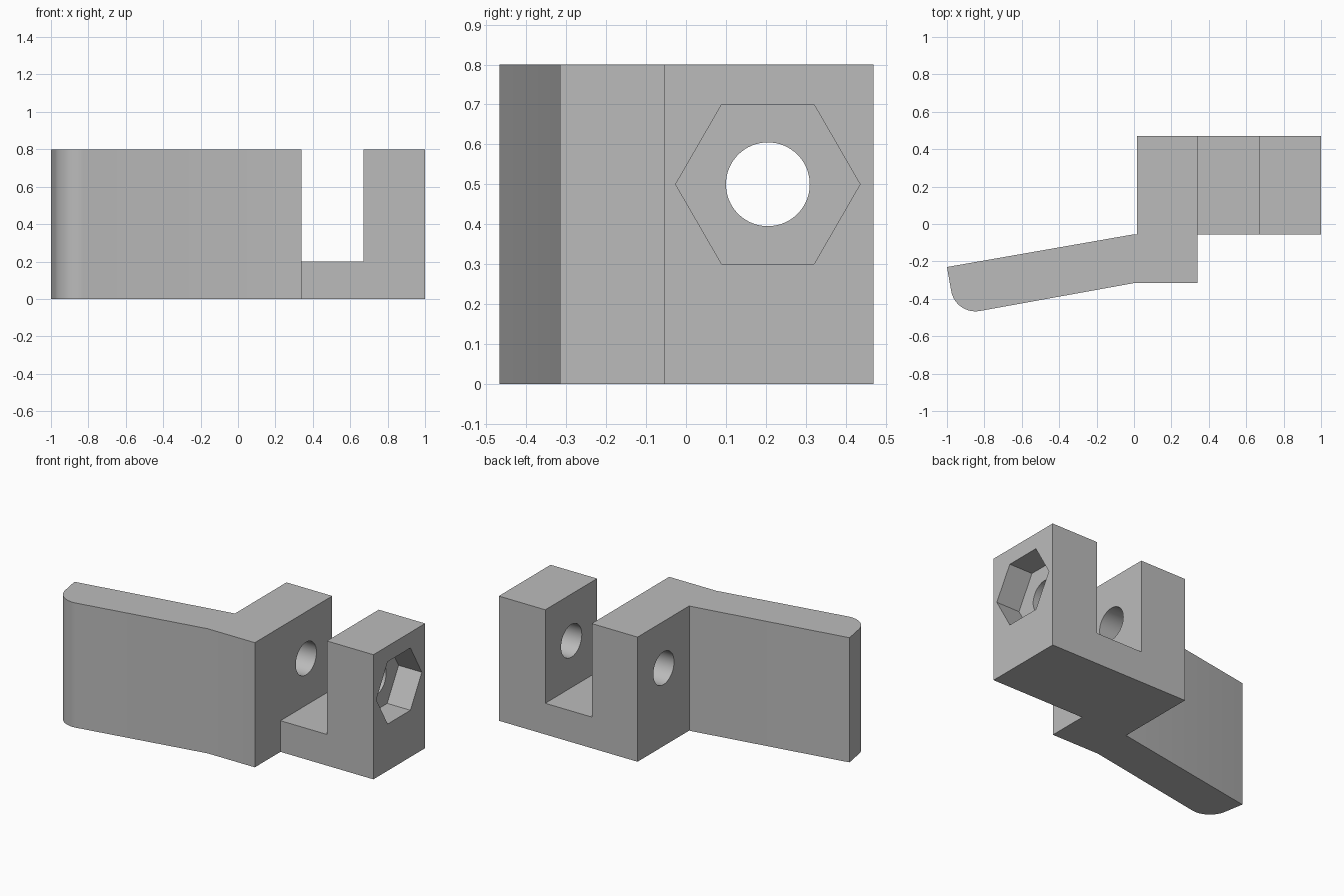
import bpy, bmesh, math
from mathutils import Vector

cube = bpy.data.objects.get("Cube")
if cube:
    bpy.data.objects.remove(cube, do_unlink=True)

GREY = (0.5, 0.5, 0.5, 1)
grey = bpy.data.materials.new("plain grey")
grey.use_nodes = True
grey.diffuse_color = GREY
grey.node_tree.nodes["Principled BSDF"].inputs["Base Color"].default_value = GREY


def prism(name, outline, vector):
    """Extrude a closed 3D outline along a vector."""
    bm = bmesh.new()
    face = bm.faces.new([bm.verts.new(p) for p in outline])
    top = bmesh.ops.extrude_face_region(bm, geom=[face])["geom"]
    bmesh.ops.translate(bm, vec=vector,
                        verts=[v for v in top if isinstance(v, bmesh.types.BMVert)])
    bmesh.ops.recalc_face_normals(bm, faces=bm.faces)
    mesh = bpy.data.meshes.new(name)
    bm.to_mesh(mesh)
    bm.free()
    mesh.materials.append(grey)
    obj = bpy.data.objects.new(name, mesh)
    bpy.context.collection.objects.link(obj)
    return obj


def bore(name, x, length, radius, sides):
    """Prism along x, centred on the bolt axis."""
    ring = [(x, 0.205 + radius * math.cos(math.tau * i / sides),
             0.5 + radius * math.sin(math.tau * i / sides)) for i in range(sides)]
    return prism(name, ring, (length, 0, 0))


# Rounded tip of the tilted arm
tilt = math.radians(10)
along = Vector((math.cos(tilt), math.sin(tilt)))
across = Vector((math.sin(tilt), -math.cos(tilt)))
tip, thick, radius = Vector((-1, -0.23)), 0.262, 0.132
centre = tip + across * (thick - radius) + along * radius
steps = 16
arc = [centre - along * radius * math.cos(a) + across * radius * math.sin(a)
       for a in (math.pi / 2 * i / steps for i in range(steps + 1))]

# Plan of arm and block, extruded upwards
plan = [tip, *arc, (0.005, -0.315), (0.34, -0.315), (0.34, -0.055),
        (1, -0.055), (1, 0.47), (0.015, 0.47), (0.015, -0.055), (0, -0.055)]
bracket = prism("bracket", [(p[0], p[1], 0) for p in plan], (0, 0, 0.8))

# Slot, bolt hole and hexagonal nut pocket
slot = prism("slot_cutter", [(0.34, -0.2, 0.2), (0.67, -0.2, 0.2),
                             (0.67, -0.2, 1), (0.34, -0.2, 1)], (0, 0.9, 0))
# Start the slot at the block's front face so the arm stays whole
for v in slot.data.vertices:
    v.co.x = max(v.co.x, 0.3401)
cutters = [slot,
           bore("bolt_hole_cutter", -0.2, 1.4, 0.105, 64),
           bore("nut_pocket_cutter", 0.835, 0.3, 0.231, 6)]
for cutter in cutters:
    cut = bracket.modifiers.new(cutter.name, 'BOOLEAN')
    cut.operation = 'DIFFERENCE'
    cut.solver = 'EXACT'
    cut.object = cutter

# Bake the cuts, then drop the cutters
bpy.context.view_layer.objects.active = bracket
bracket.select_set(True)
for cut in list(bracket.modifiers):
    bpy.ops.object.modifier_apply(modifier=cut.name)
for cutter in cutters:
    bpy.data.objects.remove(cutter, do_unlink=True)
bpy.ops.object.shade_smooth_by_angle(angle=math.radians(30))
